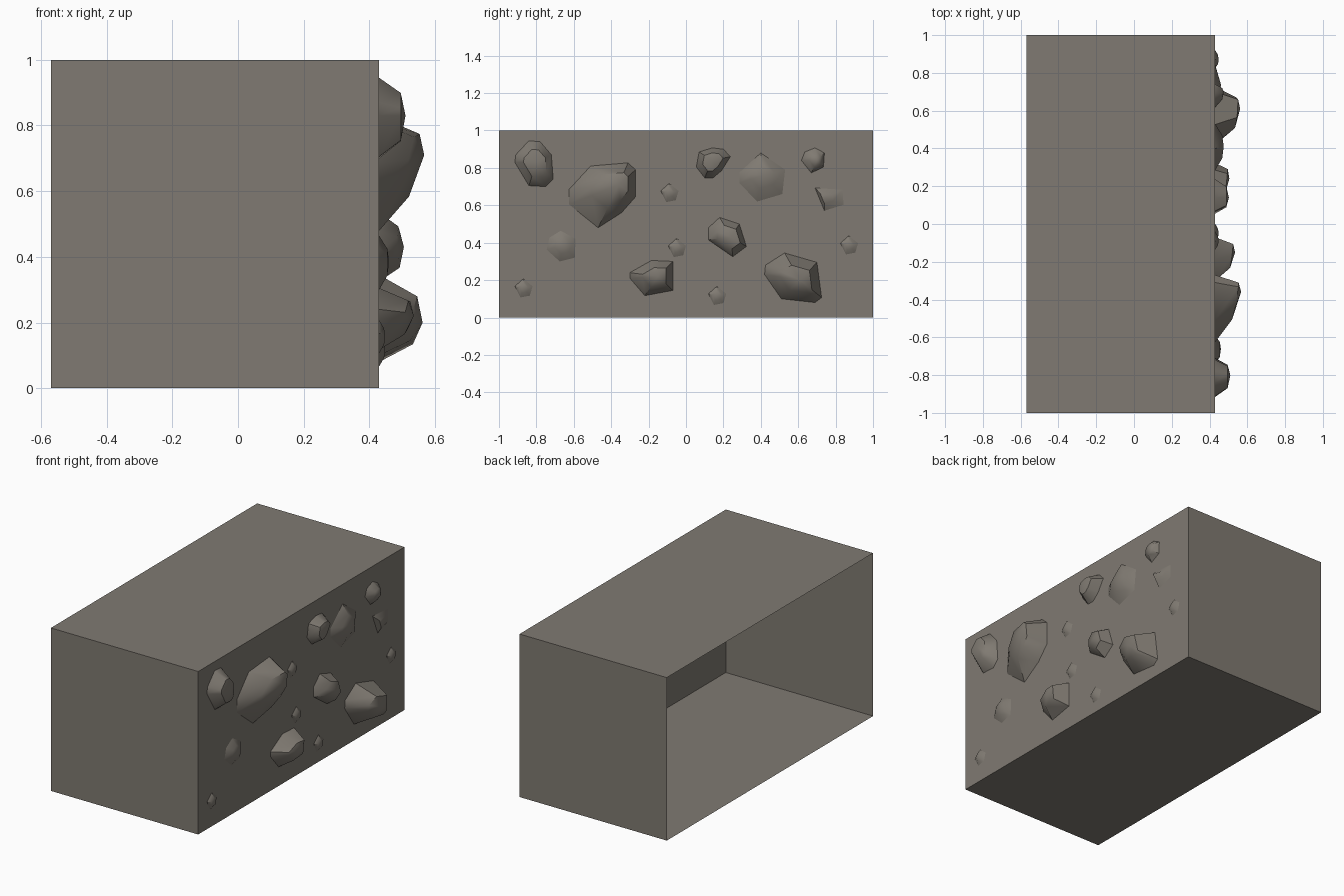
import bpy, bmesh
from mathutils import Vector

if "Cube" in bpy.data.objects:
    bpy.data.objects.remove(bpy.data.objects["Cube"])

stone = bpy.data.materials.new("grey brown stone")
stone.diffuse_color = (0.215, 0.195, 0.168, 1)
stone.use_nodes = True
stone.node_tree.nodes["Principled BSDF"].inputs["Base Color"].default_value = stone.diffuse_color
WALL = 0.43


def finish(bm, name, smooth=False):
    me = bpy.data.meshes.new(name)
    bm.to_mesh(me)
    bm.free()
    me.materials.append(stone)
    ob = bpy.data.objects.new(name, me)
    bpy.context.collection.objects.link(ob)
    if smooth:
        bpy.ops.object.select_all(action='DESELECT')
        ob.select_set(True)
        bpy.context.view_layer.objects.active = ob
        bpy.ops.object.shade_smooth_by_angle(angle=0.75)
    return ob


# Wall block: thin shell, open on the -x side
bm = bmesh.new()
bmesh.ops.create_cube(bm, size=1)
for v in bm.verts:
    v.co = (v.co.x - 0.07, v.co.y * 2, v.co.z + 0.5)
bmesh.ops.delete(bm, geom=[f for f in bm.faces if f.normal.x < -0.5], context='FACES_ONLY')
finish(bm, "wall_block")


def rock(name, outline, h, peak, inner=0.6, tilt=(0, 0)):
    """Faceted stone: outline (y, z) on the wall, shoulder ring, raised peak."""
    bm = bmesh.new()
    n = len(outline)
    pk = Vector(peak)
    pts = [Vector(p) for p in outline]
    base = [bm.verts.new((WALL, *p)) for p in pts]
    ring = []
    for p in pts:
        q = pk.lerp(p, inner)
        d = q - pk
        x = h * 0.82 + d.x * tilt[0] + d.y * tilt[1]
        ring.append(bm.verts.new((WALL + min(max(x, 0.004), h), *q)))
    top = bm.verts.new((WALL + h, *pk))
    for i in range(n):
        j = (i + 1) % n
        bm.faces.new((base[i], base[j], ring[j], ring[i]))
        bm.faces.new((ring[i], ring[j], top))
    bmesh.ops.recalc_face_normals(bm, faces=bm.faces)
    if sum(f.normal.x for f in bm.faces) < 0:
        bmesh.ops.reverse_faces(bm, faces=bm.faces)
    finish(bm, name, True)


# Large and medium stones
rock("stone_upper_left", [(-.84, .945), (-.78, .94), (-.72, .87), (-.71, .74), (-.75, .70),
     (-.84, .705), (-.915, .83), (-.91, .87)], .08, (-.80, .83), .6)
rock("stone_largest", [(-.51, .81), (-.31, .827), (-.27, .79), (-.27, .645), (-.345, .56),
     (-.47, .48), (-.625, .605), (-.625, .685)], .137, (-.36, .71), .55, (.15, .1))
rock("stone_upper_mid", [(.14, .907), (.20, .90), (.237, .86), (.19, .785), (.145, .747),
     (.10, .747), (.055, .805), (.07, .885)], .072, (.14, .84), .6)
rock("stone_upper_right", [(.40, .88), (.53, .79), (.515, .66), (.38, .62), (.285, .72),
     (.285, .775)], .045, (.41, .76), .5)
rock("stone_centre", [(.18, .535), (.285, .50), (.323, .38), (.25, .325), (.12, .415),
     (.12, .48)], .075, (.24, .43), .6, (.1, 0))
rock("stone_lower_mid", [(-.185, .305), (-.07, .30), (-.07, .145), (-.22, .117), (-.30, .21),
     (-.30, .24)], .105, (-.15, .22), .55, (.1, .1))
rock("stone_lower_right", [(.527, .345), (.70, .295), (.725, .107), (.69, .08), (.51, .10),
     (.42, .23), (.425, .28)], .132, (.61, .20), .55, (.1, .15))
rock("stone_far_right_top", [(.69, .907), (.74, .88), (.735, .805), (.67, .773), (.617, .84),
     (.635, .885)], .045, (.70, .84), .5)
rock("stone_sunken", [(.69, .693), (.838, .683), (.842, .603), (.74, .571)], .03,
     (.74, .64), .45, (-.18, 0))
rock("stone_left", [(-.67, .464), (-.59, .42), (-.595, .32), (-.675, .30), (-.745, .363),
     (-.73, .427)], .03, (-.66, .385), .5)

# Pebbles share one five-sided outline
PEBBLE = [(0, .05), (.05, .01), (.035, -.04), (-.015, -.05), (-.045, .01)]
for i, (y, z) in enumerate([(-.09, .667), (.87, .387), (-.05, .373), (-.87, .157), (.165, .117)]):
    rock(f"pebble_{i + 1}", [(y + a, z + b) for a, b in PEBBLE], .018, (y, z), .5)
